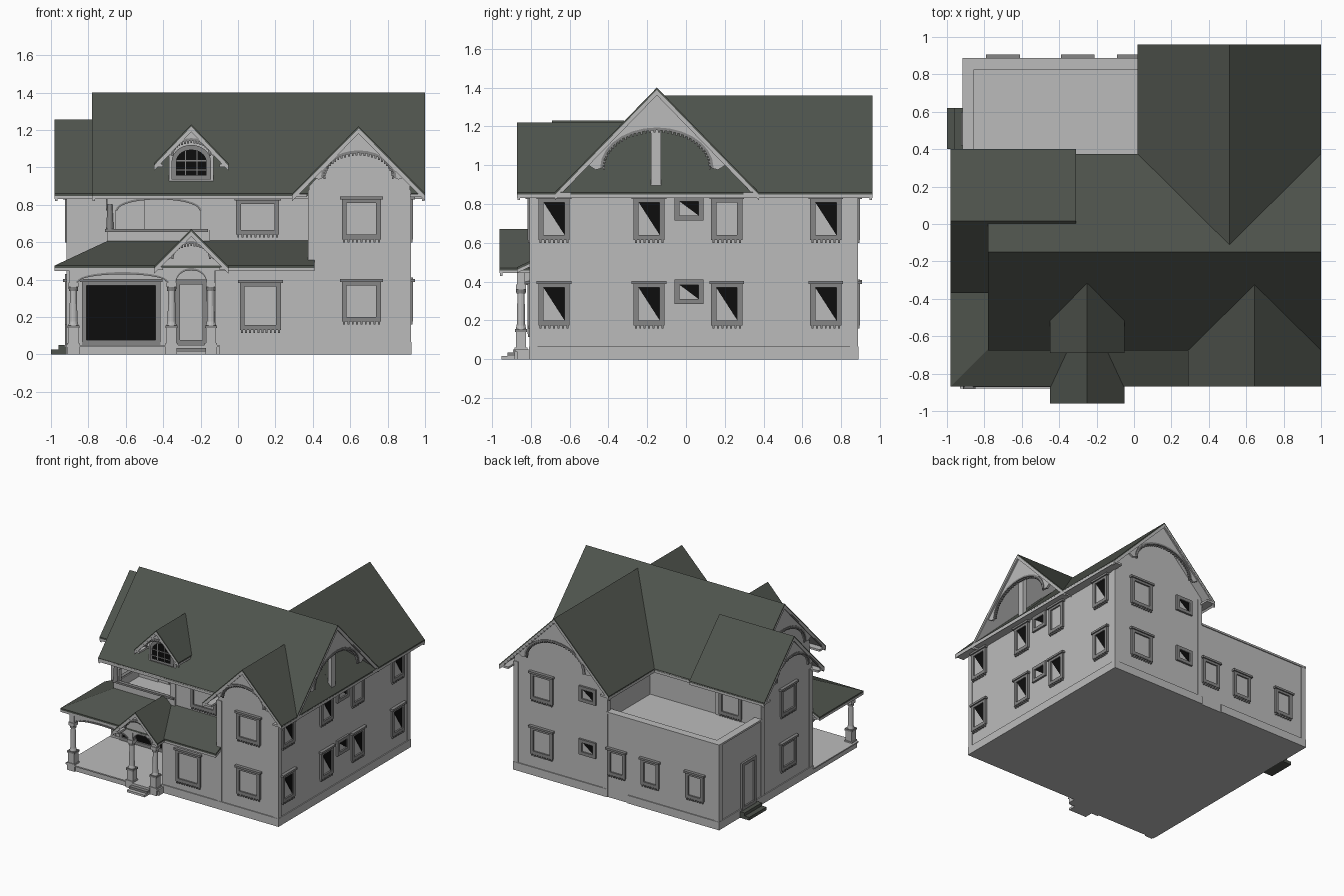
import bpy, bmesh, math
from mathutils import Matrix

if "Cube" in bpy.data.objects:
    bpy.data.objects.remove(bpy.data.objects["Cube"])

WALL, TRIM, ROOF, DARK = range(4)
MATS = []
for name, col in (("pale_grey_wall", (.50, .50, .50)), ("mid_grey_trim", (.24, .24, .24)),
                  ("green_grey_roof", (.078, .088, .074)), ("black_glass", (.004, .004, .004))):
    m = bpy.data.materials.new(name)
    m.diffuse_color = (*col, 1)
    m.use_nodes = True
    m.node_tree.nodes["Principled BSDF"].inputs["Base Color"].default_value = m.diffuse_color
    MATS.append(m)
bm = bmesh.new()


def done(name):
    """Turn everything gathered so far into one named object."""
    global bm
    bmesh.ops.recalc_face_normals(bm, faces=bm.faces)
    me = bpy.data.meshes.new(name)
    bm.to_mesh(me)
    bm.free()
    for m in MATS:
        me.materials.append(m)
    bpy.context.collection.objects.link(bpy.data.objects.new(name, me))
    bm = bmesh.new()


def loft(a, b, mat):
    """Closed solid between two matching outlines."""
    va, vb = [bm.verts.new(p) for p in a], [bm.verts.new(p) for p in b]
    n = len(a)
    fs = [bm.faces.new(va), bm.faces.new(vb[::-1])]
    fs += [bm.faces.new((va[i], va[(i + 1) % n], vb[(i + 1) % n], vb[i])) for i in range(n)]
    for f in fs:
        f.material_index = mat


def prism(pts, axis, s, e, mat=WALL):
    """Profile (u, z) pushed along x or y from s to e."""
    at = (lambda u, z, d: (d, u, z)) if axis == 'x' else (lambda u, z, d: (u, d, z))
    loft([at(u, z, s) for u, z in pts], [at(u, z, e) for u, z in pts], mat)


def box(x0, x1, y0, y1, z0, z1, mat=WALL):
    prism([(x0, z0), (x1, z0), (x1, z1), (x0, z1)], 'y', y0, y1, mat)


def slab(pts, t, mat):
    loft(pts, [(x, y, z - t) for x, y, z in pts], mat)


def cyl(x, y, z0, z1, r0, r1, mat=WALL):
    r = bmesh.ops.create_cone(bm, cap_ends=True, segments=12, radius1=r0, radius2=r1, depth=z1 - z0,
                              matrix=Matrix.Translation((x, y, (z0 + z1) / 2)))
    for v in r['verts']:
        for f in v.link_faces:
            f.material_index = mat


def arc(c, r, h, z, n=14):
    return [(c - r * math.cos(math.pi * i / n), z + h * math.sin(math.pi * i / n)) for i in range(n + 1)]


def gable_body(name, axis, c, w, z0, side, top, s, e):
    prism([(c - w, z0), (c + w, z0), (c + w, side), (c, top), (c - w, side)], axis, s, e)
    done(name)


def chevron(c, h, ez, rz, lo, hi):
    """Inverted V between two vertical offsets."""
    return [(c - h, ez - lo), (c, rz - lo), (c + h, ez - lo), (c + h, ez - hi), (c, rz - hi), (c - h, ez - hi)]


def gable_roof(name, axis, c, h, ez, rz, s, e, ends, eave=.08, t=.03):
    """Roof sheet, pale soffit, eave strips and an arched board at each open end."""
    prism(chevron(c, h, ez, rz, 0, .012), axis, s, e, ROOF)
    prism(chevron(c, h, ez, rz, .012, t), axis, s, e, WALL)
    for k in (-1, 1):
        a, b = c + k * h, c + k * (h - eave)
        prism([(a, ez - .018), (b, ez - .018), (b, ez - .002), (a, ez - .002)], axis, s, e, WALL)
    done(name + "_roof")
    r, z, hh, sl = .53 * h, ez + .24 * h, .37 * h, (rz - ez) / h
    for d in ends:
        p, inn = (s, 1) if d < 0 else (e, -1)
        low = rz - t - sl * .68 * h
        prism(arc(c, r, hh, z) + [(c + .6 * h, z - .01), (c + .68 * h, low), (c, rz - t),
              (c - .68 * h, low), (c - .6 * h, z - .01)], axis, p + inn * .012, p + inn * .03)
        prism(arc(c, r, hh, z) + arc(c, r + .014, hh + .014, z)[::-1], axis, p + inn * .007, p + inn * .03, TRIM)
        for u, v in arc(c, r - .006, hh - .006, z, int(60 * h) + 6):
            prism([(u - .005, v - .007), (u + .005, v - .007), (u + .005, v + .007), (u - .005, v + .007)],
                  axis, p + inn * .012, p + inn * .026, TRIM)
        prism(chevron(c, h, ez, rz, .012, .04), axis, p + inn * .002, p + inn * .016, WALL)
        done(name + "_gable_board")


def window(name, side, plane, u, w, z0, z1, pane=WALL, half=False, sill=True):
    """Framed opening on a wall: side F/B faces -y/+y, L/R faces -x/+x."""
    axis = 'y' if side in 'FB' else 'x'
    k = 1 if side in 'BR' else -1

    def rect(a, b, c, d, out, mat):
        prism([(a, c), (b, c), (b, d), (a, d)], axis, plane - k * .004, plane + k * out, mat)
    a, b, f = u - w / 2, u + w / 2, .026
    rect(a, a + f, z0, z1, .016, TRIM)
    rect(b - f, b, z0, z1, .016, TRIM)
    rect(a, b, z0, z0 + f, .016, TRIM)
    rect(a, b, z1 - f, z1, .016, TRIM)
    rect(a + f, b - f, z0 + f, z1 - f, .004, pane)
    if half:
        L, R = (a + f, b - f) if side in 'RF' else (b - f, a + f)
        prism([(L, z1 - f), (R, z1 - f), (R, z0 + f)], axis, plane + k * .003, plane + k * .007, DARK)
    if sill:
        rect(a - .01, b + .01, z1 - .008, z1 + .008, .026, TRIM)
        n = int(w / .022)
        for i in range(n):
            x = a + (i + .5) * w / n
            rect(x - .005, x + .005, z0 - .016, z0, .014, TRIM)
    done(name)


# --- walls ---
box(-.10, .92, -.58, .33, 0, .6)
box(-.91, -.10, -.31, .33, 0, .6)
box(-.69, -.10, -.58, -.31, .47, .6)
box(-.16, .92, -.58, .33, .6, .85)
box(-.69, -.16, -.30, .33, .6, .85)
done("main_house_walls")
box(-.12, .40, -.80, -.57, 0, .48)
done("enclosed_porch_walls")
prism([(-.58, .85), (.28, .85), (.28, .92), (-.15, 1.36), (-.58, .92)], 'x', -.70, -.67)
done("main_left_gable_wall")
gable_body("front_bay_walls", 'y', .65, .27, 0, .90, 1.18, -.80, -.50)
gable_body("rear_wing_walls", 'y', .505, .415, 0, .92, 1.33, .25, .88)
gable_body("left_wing_walls", 'x', .015, .325, 0, .90, 1.22, -.91, -.5)
gable_body("dormer_walls", 'y', -.25, .12, .92, 1.08, 1.20, -.61, -.33)

# --- flat-roofed rear extension with parapet ---
box(-.90, .10, .30, .87, 0, .62)
box(-.91, .10, .835, .88, 0, .69)
box(-.91, -.865, .33, .88, 0, .69)
box(-.918, .09, .825, .888, .675, .69)
box(-.918, -.855, .33, .888, .675, .69)
done("rear_extension")

# --- main roofs ---
gable_roof("main", 'x', -.15, .525, .86, 1.40, -.78, 1.0, (-1, 1))
gable_roof("rear_wing", 'y', .51, .49, .86, 1.36, -.155, .96, (1,))
gable_roof("front_bay", 'y', .645, .355, .86, 1.22, -.87, -.155, (-1,))
gable_roof("left_wing", 'x', .015, .385, .86, 1.255, -.98, -.31, (-1,))
gable_roof("dormer", 'y', -.25, .20, 1.02, 1.23, -.69, -.32, (-1,), .05, .025)
gable_roof("entry", 'y', -.25, .20, .47, .67, -.96, -.58, (-1,), .05, .025)
box(.93, .965, -.18, -.13, .86, 1.32)
done("right_gable_post")

# --- porch roof, ceiling and floor ---
for top, t, mat in ((0, .014, ROOF), (-.014, .016, WALL)):
    o, i, zo, zi = -.98, -.69, .475 + top, .61 + top
    slab([(o, -.87, zo), (.41, -.87, zo), (.41, -.58, zi), (i, -.58, zi)], t, mat)
    slab([(o, -.87, zo), (i, -.58, zi), (i, -.31, zi), (o, -.31, zo)], t, mat)
done("porch_roof")
box(-.95, -.10, -.85, -.31, .445, .46)
done("porch_ceiling")
box(-.92, -.10, -.87, -.31, 0, .05)
box(-.93, -.10, -.88, -.31, .04, .05)
done("porch_floor")
for i in range(3):
    box(-.33, -.17, -.95 + .03 * i, -.85, .017 * i, .017 * (i + 1), TRIM if i == 1 else WALL)
done("front_steps")

# --- porch columns and arches ---
for n, x in enumerate((-.88, -.355, -.145)):
    y = -.85
    box(x - .033, x + .033, y - .033, y + .033, 0, .06)
    box(x - .027, x + .027, y - .027, y + .027, .06, .14)
    box(x - .032, x + .032, y - .032, y + .032, .14, .155, TRIM)
    cyl(x, y, .155, .175, .027, .022)
    cyl(x, y, .175, .34, .022, .018)
    cyl(x, y, .34, .36, .024, .026, TRIM)
    box(x - .026, x + .026, y - .026, y + .026, .36, .385)
    box(x - .02, x + .02, y - .02, y + .02, .385, .46)
    done("porch_column_%d" % (n + 1))


def arch(axis, a0, a1, p, spring, crown, top, thick=.03):
    c, r = (a0 + a1) / 2, (a1 - a0) / 2
    pts = arc(c, r, crown - spring, spring)
    prism(pts + [(a1, top), (a0, top)], axis, p, p + thick)
    prism(pts + arc(c, r * .95, crown - spring - .012, spring)[::-1], axis, p - .006, p + thick, TRIM)


arch('y', -.86, -.375, -.865, .39, .44, .46)
arch('y', -.335, -.165, -.865, .385, .462, .47)
arch('x', -.83, -.31, -.895, .39, .44, .46)
done("porch_arches")
prism([(-.42, .46), (-.08, .46), (-.25, .63)], 'y', -.87, -.84)
done("entry_gable_wall")

# --- recessed balcony ---
for k in range(2):
    box(*((-.70, -.15, -.59, -.56) if k == 0 else (-.70, -.67, -.58, -.30)), .60, .665)
box(-.71, -.16, -.60, -.57, .655, .67, TRIM)
box(-.71, -.68, -.60, -.30, .655, .67, TRIM)
box(-.70, -.655, -.585, -.555, .66, .86)
box(-.20, -.15, -.585, -.555, .66, .86)
arch('y', -.655, -.195, -.585, .77, .84, .86)
arch('x', -.56, -.30, -.70, .77, .84, .86)
box(-.70, -.15, -.58, -.28, .845, .86)
done("balcony_front")
cyl(-.685, -.585, .67, .80, .02, .013, TRIM)
done("balcony_post")

# --- plinth and corner boards ---
for b in ((-.918, -.1, -.318, .888), (.085, .928, -.5, .888), (-.12, .928, -.808, -.5)):
    box(*b, 0, .065)
done("plinth")
for x, sx, y, sy, h in ((.92, 1, -.80, -1, .88), (.38, -1, -.80, -1, .88), (.92, 1, .88, 1, .88),
                        (.09, -1, .88, 1, .88), (-.91, -1, .88, 1, .675), (-.91, -1, .34, 1, .86),
                        (-.91, -1, -.31, -1, .86)):
    xs, ys = sorted((x + sx * .006, x - sx * .036)), sorted((y + sy * .006, y - sy * .036))
    box(*xs, *ys, 0, h)
done("corner_boards")

# --- windows ---
for level, z0, z1 in (("lower", .175, .395), ("upper", .615, .835)):
    for i, y in enumerate((-.68, -.19, .21, .72)):
        window("right_window_%s_%d" % (level, i), 'R', .92, y, .16, z0, z1,
               half=not (level == "upper" and i == 2))
    zs = z0 + (.11 if level == "lower" else .10)
    window("right_small_window_" + level, 'R', .92, .015, .15, zs, zs + .125, half=True, sill=False)
    window("front_bay_window_" + level, 'F', -.80, .66, .21, z0, z1)
    window("rear_window_" + level, 'B', .88, .67, .20, z0, z1)
    window("rear_small_window_" + level, 'B', .88, .26, .15, zs, zs + .125, half=True, sill=False)
    window("left_window_" + level, 'L', -.91, 0, .20, z0, z1)
window("front_upper_window", 'F', -.58, .105, .23, .64, .83)
window("enclosed_porch_window", 'F', -.80, .12, .22, .13, .39)
window("porch_big_window", 'F', -.31, -.625, .42, .05, .395, pane=DARK)
window("balcony_rear_window", 'B', .34, -.64, .20, .64, .835)
for i, x in enumerate((0, -.30, -.70)):
    window("extension_window_%d" % i, 'B', .88, x, .16, .19, .40)

# --- side door with step ---
window("side_door", 'L', -.91, .51, .18, .05, .43, sill=False)
box(-1, -.91, .40, .62, 0, .025, ROOF)
box(-.96, -.91, .40, .62, .025, .05, ROOF)
done("side_door_step")
window("front_door", 'F', -.31, -.25, .17, .05, .40, sill=False)

# --- arched dormer window ---
prism([(-.355, .935), (-.145, .935)] + arc(-.25, .105, .09, 1.03)[::-1], 'y', -.62, -.60, TRIM)
prism([(-.332, .955), (-.168, .955)] + arc(-.25, .082, .065, 1.03)[::-1], 'y', -.625, -.61, DARK)
for x in (-.28, -.22):
    box(x - .003, x + .003, -.629, -.62, .955, 1.088, TRIM)
for z in (.985, 1.035):
    box(-.332, -.168, -.629, -.62, z - .003, z + .003, TRIM)
done("dormer_window")
